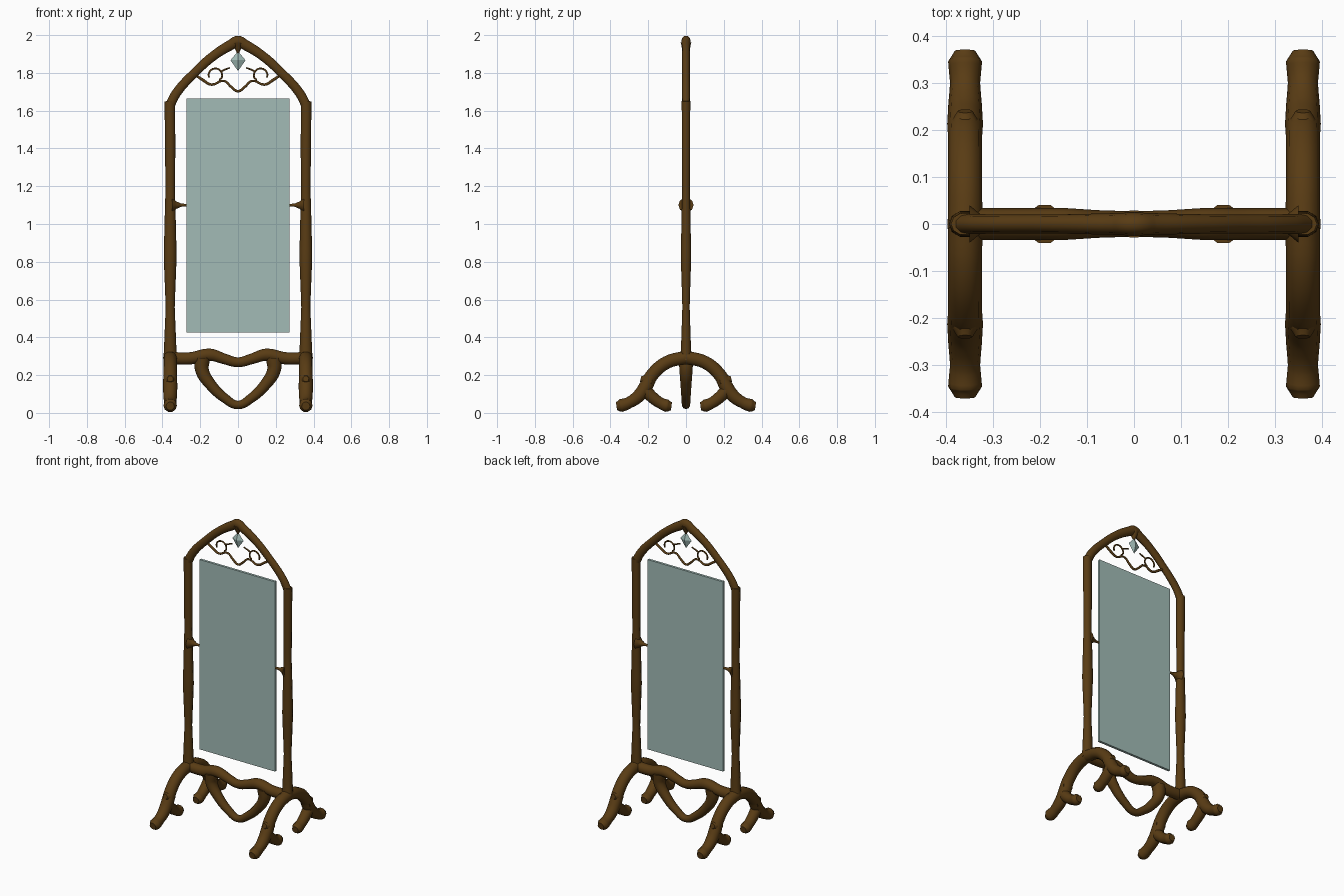
import bpy, bmesh, math

cube = bpy.data.objects.get("Cube")
if cube:
    bpy.data.objects.remove(cube, do_unlink=True)


def make_material(name, rgb, alpha=1.0):
    mat = bpy.data.materials.new(name)
    mat.use_nodes = True
    mat.diffuse_color = (*rgb, alpha)
    shader = mat.node_tree.nodes["Principled BSDF"]
    shader.inputs["Base Color"].default_value = (*rgb, 1)
    shader.inputs["Alpha"].default_value = alpha
    return mat


WOOD = make_material("dark wood", (0.10, 0.045, 0.007))
GLASS = make_material("pale green glass", (0.36, 0.50, 0.47), 0.6)


def branch(name, points, depth=1.0, steps=5):
    """Smooth tapering wooden limb; points are (x, y, z, radius)."""
    curve = bpy.data.curves.new(name, "CURVE")
    curve.dimensions = "3D"
    curve.bevel_depth = 1.0
    curve.bevel_resolution = 3
    curve.resolution_u = steps
    curve.use_fill_caps = True
    spline = curve.splines.new("BEZIER")
    spline.bezier_points.add(len(points) - 1)
    for bp, (x, y, z, r) in zip(spline.bezier_points, points):
        bp.co = (x, y, z)
        bp.radius = r
        bp.handle_left_type = bp.handle_right_type = "AUTO"
    obj = bpy.data.objects.new(name, curve)
    bpy.context.collection.objects.link(obj)
    curve.materials.append(WOOD)
    bpy.ops.object.select_all(action="DESELECT")
    obj.select_set(True)
    bpy.context.view_layer.objects.active = obj
    bpy.ops.object.convert(target="MESH")
    obj = bpy.context.object
    for v in obj.data.vertices:
        v.co.y *= depth
    bpy.ops.object.shade_smooth_by_angle(angle=math.radians(50))
    return obj


def front_branch(name, points, side=1, depth=1.0):
    """Limb lying in the frame plane; points are (x, z, radius)."""
    return branch(name, [(side * x, 0, z, r) for x, z, r in points], depth)


def symmetric(half):
    """Complete a half path that ends on the centre line."""
    return half + [(-x, z, r) for x, z, r in reversed(half[:-1])]


POST_X = 0.359

# Pointed arch and wavy bottom rail
front_branch("top_arch", symmetric([
    (0.36, 1.63, 0.027), (0.325, 1.695, 0.026), (0.23, 1.80, 0.025),
    (0.13, 1.89, 0.026), (0.035, 1.95, 0.029), (0, 1.967, 0.031)]), depth=0.8)
front_branch("bottom_rail", symmetric([
    (0.36, 0.29, 0.034), (0.25, 0.289, 0.034), (0.15, 0.308, 0.034),
    (0.07, 0.285, 0.029), (0, 0.268, 0.027)]))

# Heart-shaped loop under the rail
front_branch("heart_loop", symmetric([
    (0.19, 0.29, 0.042), (0.19, 0.225, 0.036), (0.145, 0.15, 0.03),
    (0.07, 0.078, 0.025), (0, 0.042, 0.022)]))

# Thin lower vine below the arch
front_branch("vine", symmetric([
    (0.235, 1.795, 0.006), (0.19, 1.765, 0.008), (0.14, 1.738, 0.007),
    (0.075, 1.758, 0.006), (0.035, 1.725, 0.007), (0, 1.703, 0.007)]))
front_branch("crystal_hanger", [(0, 1.96, 0.03), (0, 1.93, 0.018), (0, 1.905, 0.006)])

for side, label in ((1, "left"), (-1, "right")):
    # Turned upright
    front_branch(label + "_post", [
        (POST_X, 0.28, 0.036), (POST_X, 0.36, 0.032), (POST_X, 0.56, 0.024),
        (POST_X, 0.83, 0.034), (POST_X, 1.0, 0.03), (POST_X, 1.18, 0.025),
        (POST_X, 1.38, 0.027), (0.361, 1.65, 0.028)], side, depth=0.85)
    # Pivot holding the mirror
    front_branch(label + "_pivot", [
        (0.35, 1.1, 0.04), (0.325, 1.1, 0.02), (0.30, 1.1, 0.009),
        (0.268, 1.1, 0.006)], side)
    # Curled tendril and its twig
    curl = []
    for i in range(8):
        a = math.radians(-20 + 250 * i / 7)
        curl.append((0.12 + 0.036 * math.cos(a), 1.787 + 0.036 * math.sin(a), 0.005))
    front_branch(label + "_tendril", curl + [(0.075, 1.757, 0.004)], side)
    front_branch(label + "_twig", [
        (0.09, 1.808, 0.005), (0.07, 1.817, 0.005), (0.043, 1.827, 0.004)], side)

    for way, end in ((-1, "front"), (1, "back")):
        def leg_part(part, points):
            branch(f"{label}_{end}_{part}",
                   [(side * POST_X, way * y, z, r) for y, z, r in points])

        # Arched leg ending in an outward foot
        leg_part("leg", [
            (-0.01, 0.295, 0.037), (0.10, 0.268, 0.036), (0.18, 0.2, 0.036),
            (0.213, 0.14, 0.038), (0.25, 0.09, 0.036), (0.30, 0.055, 0.032),
            (0.345, 0.039, 0.036), (0.368, 0.036, 0.022)])
        # Inward foot
        leg_part("inner_foot", [
            (0.215, 0.12, 0.035), (0.175, 0.08, 0.033), (0.135, 0.052, 0.031),
            (0.10, 0.038, 0.035), (0.077, 0.035, 0.022)])
        # Knot on the outside of the knee
        leg_part("knee_knot", [(0.18, 0.165, 0.035), (0.22, 0.175, 0.028),
                               (0.24, 0.18, 0.016)])


def glass_object(name, bm):
    mesh = bpy.data.meshes.new(name)
    bm.normal_update()
    bm.to_mesh(mesh)
    bm.free()
    mesh.materials.append(GLASS)
    obj = bpy.data.objects.new(name, mesh)
    bpy.context.collection.objects.link(obj)
    return obj


# Mirror pane
bm = bmesh.new()
bmesh.ops.create_cube(bm, size=1)
bmesh.ops.scale(bm, vec=(0.545, 0.016, 1.24), verts=bm.verts)
bmesh.ops.translate(bm, vec=(0, 0, 1.045), verts=bm.verts)
glass_object("mirror_pane", bm)

# Faceted hanging crystal
bm = bmesh.new()
top = bm.verts.new((0, 0, 1.915))
tip = bm.verts.new((0, 0, 1.81))
ring = [bm.verts.new((0.04 * math.cos(i * math.pi / 2),
                      0.016 * math.sin(i * math.pi / 2), 1.867)) for i in range(4)]
for i in range(4):
    a, b = ring[i], ring[(i + 1) % 4]
    bm.faces.new((a, b, top))
    bm.faces.new((b, a, tip))
glass_object("hanging_crystal", bm)
